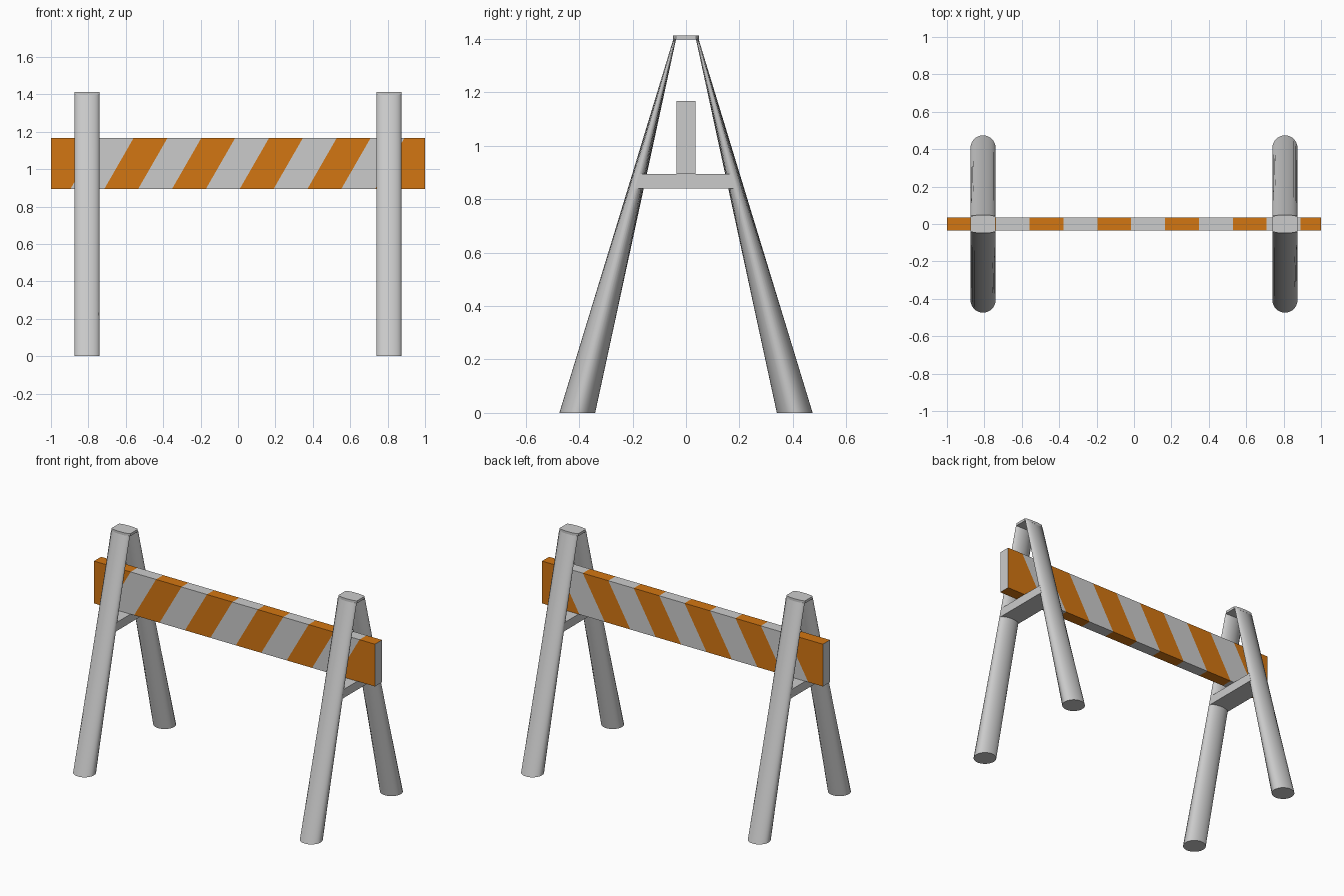
import bpy
import bmesh
from math import cos, sin, pi
from mathutils import Vector

cube = bpy.data.objects.get("Cube")
if cube:
    bpy.data.objects.remove(cube, do_unlink=True)


def material(name, rgb):
    mat = bpy.data.materials.new(name)
    mat.use_nodes = True
    mat.diffuse_color = (*rgb, 1)
    mat.node_tree.nodes["Principled BSDF"].inputs["Base Color"].default_value = (*rgb, 1)
    return mat


GREY = material("light grey", (0.6, 0.6, 0.6))
ORANGE = material("orange", (0.65, 0.18, 0.006))


def finish(name, bm, mats, smooth=False):
    bmesh.ops.recalc_face_normals(bm, faces=bm.faces)
    mesh = bpy.data.meshes.new(name)
    bm.to_mesh(mesh)
    bm.free()
    for mat in mats:
        mesh.materials.append(mat)
    obj = bpy.data.objects.new(name, mesh)
    bpy.context.collection.objects.link(obj)
    if smooth:
        bpy.ops.object.select_all(action="DESELECT")
        obj.select_set(True)
        bpy.context.view_layer.objects.active = obj
        bpy.ops.object.shade_smooth_by_angle(angle=pi / 6)
    return obj


def loft(name, rings, smooth=False):
    """Skin matching point rings and cap both ends."""
    bm = bmesh.new()
    loops = [[bm.verts.new(p) for p in ring] for ring in rings]
    for low, high in zip(loops, loops[1:]):
        for i in range(len(low)):
            j = (i + 1) % len(low)
            bm.faces.new((low[i], low[j], high[j], high[i]))
    bm.faces.new(loops[0])
    bm.faces.new(loops[-1])
    return finish(name, bm, [GREY], smooth)


def ellipse(x, y, z, rx, ry, sides=32):
    return [(x + rx * cos(2 * pi * i / sides), y + ry * sin(2 * pi * i / sides), z)
            for i in range(sides)]


R = 0.067           # leg radius
TOP = 1.413         # overall height
BOARD_LOW, BOARD_HIGH = 0.895, 1.167

for side, x in (("left", 0.807), ("right", -0.807)):
    # Round feet flatten into thin blades at the top
    for end, s in (("front", -1), ("back", 1)):
        loft(f"{side}_{end}_leg",
             [ellipse(x, s * 0.407, 0, R, R), ellipse(x, s * 0.042, 1.4, R, 0.005)], True)

    # Cross brace carrying the board, ends sloped with the legs
    loft(f"{side}_cross_brace",
         [[(x + a * R, b * w, z) for a, b in ((-1, -1), (1, -1), (1, 1), (-1, 1))]
          for z, w in ((0.84, 0.19), (BOARD_LOW, 0.175))])

    # Top cap with gently bowed front and back
    arc = [(R * cos(pi * i / 10), 0.037 + 0.012 * sin(pi * i / 10)) for i in range(11)]
    outline = arc + [(-a, -b) for a, b in arc]
    loft(f"{side}_top_cap", [[(x + a, b, z) for a, b in outline] for z in (1.397, TOP)])

# Striped board: a box sliced by slanted planes, alternate bands orange
SLANT, FIRST, STEP, CUTS = 0.575, -0.739, 0.181, 10
bm = bmesh.new()
bmesh.ops.create_cube(bm, size=1)
for v in bm.verts:
    v.co = Vector((v.co.x * 2, v.co.y * 0.072,
                   BOARD_LOW + (v.co.z + 0.5) * (BOARD_HIGH - BOARD_LOW)))
for k in range(CUTS):
    bmesh.ops.bisect_plane(bm, geom=bm.verts[:] + bm.edges[:] + bm.faces[:],
                           plane_co=(FIRST + k * STEP, 0, BOARD_HIGH),
                           plane_no=(1, 0, -SLANT))
bm.normal_update()
for f in bm.faces:
    c = f.calc_center_median()
    shifted = c.x + (BOARD_HIGH - c.z) * SLANT
    band = sum(shifted > FIRST + k * STEP for k in range(CUTS))
    f.material_index = int(band % 2 == 0 and abs(f.normal.x) < 0.9)
finish("striped_board", bm, [GREY, ORANGE])
